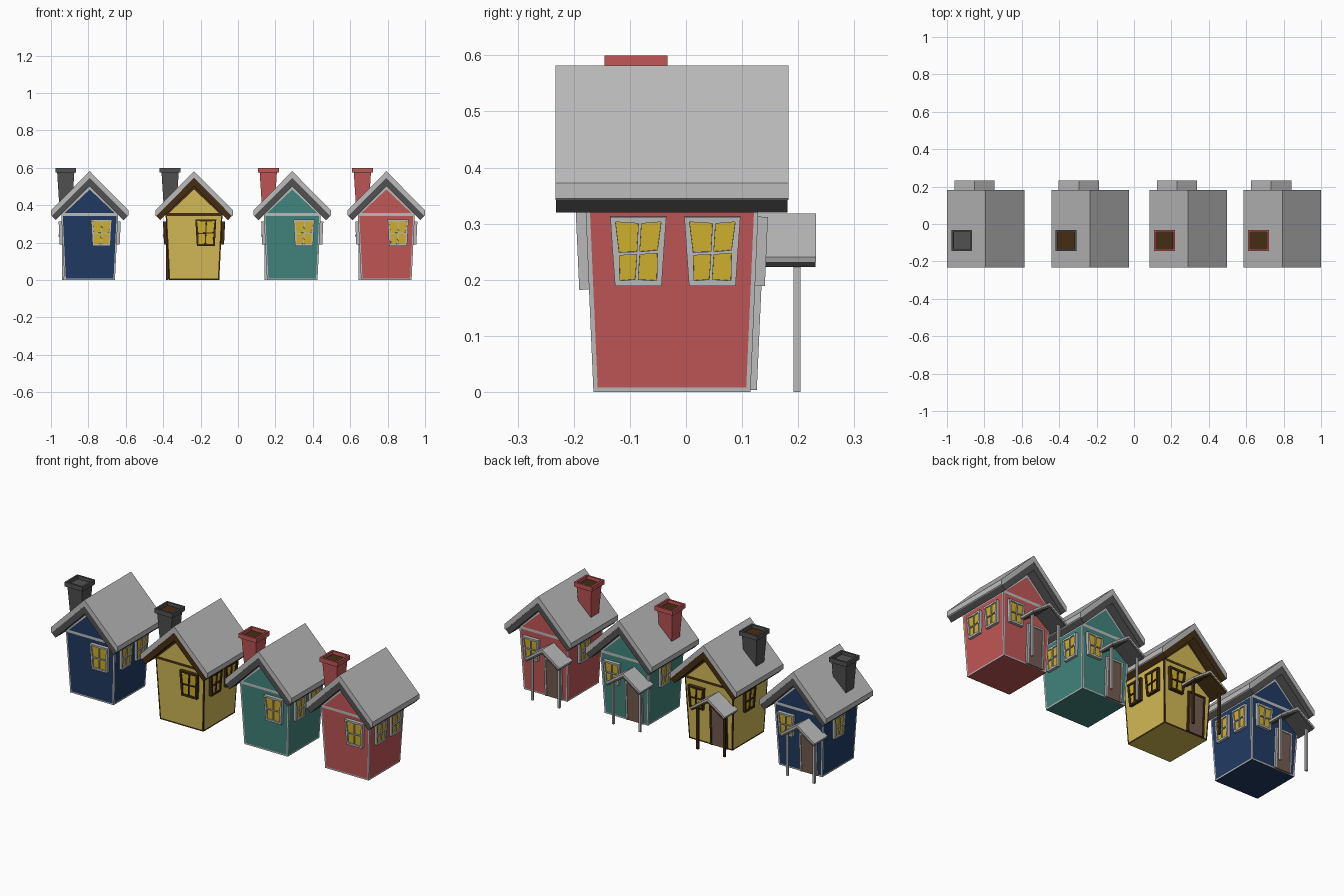
import bpy, bmesh, math
from mathutils import Matrix, Vector

if "Cube" in bpy.data.objects:
    bpy.data.objects.remove(bpy.data.objects["Cube"])


def material(name, r, g, b):
    lin = lambda c: c / 12.92 if c <= 0.04045 else ((c + 0.055) / 1.055) ** 2.4
    m = bpy.data.materials.new(name)
    m.diffuse_color = (lin(r), lin(g), lin(b), 1)
    m.use_nodes = True
    m.node_tree.nodes["Principled BSDF"].inputs["Base Color"].default_value = m.diffuse_color
    return m


LIGHT = material("light_grey", .74, .74, .74)
GREY = material("dark_grey", .32, .32, .32)
BROWN = material("dark_brown", .27, .18, .08)
DOOR = material("door_brown", .46, .36, .32)
GLASS = material("window_yellow", .82, .70, .18)
BLUE = material("blue", .13, .23, .39)
YELLOW = material("yellow", .83, .73, .34)
TEAL = material("teal", .26, .52, .49)
RED = material("red", .76, .34, .34)


def finish(name, bm, mats, matrix=Matrix()):
    bmesh.ops.recalc_face_normals(bm, faces=bm.faces)
    mesh = bpy.data.meshes.new(name)
    bm.to_mesh(mesh)
    bm.free()
    for m in mats:
        mesh.materials.append(m)
    obj = bpy.data.objects.new(name, mesh)
    obj.matrix_world = matrix
    bpy.context.collection.objects.link(obj)
    return obj


def prism(name, pts, y0, y1, mat, matrix=Matrix()):
    """Extrude an x-z profile along y."""
    bm = bmesh.new()
    f = bm.faces.new([bm.verts.new((x, y0, z)) for x, z in pts])
    r = bmesh.ops.extrude_face_region(bm, geom=[f])
    vs = [g for g in r["geom"] if isinstance(g, bmesh.types.BMVert)]
    bmesh.ops.translate(bm, verts=vs, vec=(0, y1 - y0, 0))
    if not any(f.is_valid and len(f.verts) == len(pts) and
               all(abs(v.co.y - y0) < 1e-6 for v in f.verts) for f in bm.faces):
        bm.faces.new([v for v in bm.verts if v not in vs])
    return finish(name, bm, [mat], matrix)


def chevron(cx, top_w, top_eave, top_peak, low_w, low_eave, low_peak):
    return [(cx - top_w[0], top_eave), (cx, top_peak), (cx + top_w[0], top_eave),
            (cx + low_w, low_eave), (cx, low_peak), (cx - low_w, low_eave)]


def frustum(bm, a, b, z0, z1):
    """Tapered box from half sizes a (bottom) and b (top)."""
    lo, hi = [[bm.verts.new((sx * h[0], sy * h[1], z)) for sx, sy in
               ((-1, -1), (1, -1), (1, 1), (-1, 1))] for h, z in ((a, z0), (b, z1))]
    bottom = bm.faces.new(lo[::-1])
    walls = [bm.faces.new((lo[i], lo[(i + 1) % 4], hi[(i + 1) % 4], hi[i])) for i in range(4)]
    return bottom, walls, hi


def body(name, mats, loc):
    bm = bmesh.new()
    _, walls, hi = frustum(bm, (.135, .14), (.152, .155), 0, .35)
    pk = [bm.verts.new((0, y, .503)) for y in (-.155, .155)]
    gables = [bm.faces.new((hi[0], hi[1], pk[0])), bm.faces.new((hi[2], hi[3], pk[1]))]
    bm.faces.new((hi[1], hi[2], pk[1], pk[0]))
    bm.faces.new((hi[3], hi[0], pk[0], pk[1]))
    bmesh.ops.recalc_face_normals(bm, faces=bm.faces)
    # trim border around every wall and gable
    for faces, t in ((walls, .011), (gables, .019)):
        for f in bmesh.ops.inset_individual(bm, faces=faces, thickness=t)["faces"]:
            f.material_index = 1
    finish(name, bm, mats, Matrix.Translation(loc))


def chimney(name, mat, hole, loc):
    bm = bmesh.new()
    _, _, hi = frustum(bm, (.034, .034), (.046, .046), .39, .576)
    bm.faces.new(hi)
    _, _, hi = frustum(bm, (.056, .056), (.056, .056), .575, .6)
    top = bm.faces.new(hi)
    bmesh.ops.recalc_face_normals(bm, faces=bm.faces)
    bmesh.ops.inset_individual(bm, faces=[top], thickness=.015)
    bmesh.ops.inset_individual(bm, faces=[top], thickness=.0005, depth=-.018)
    top.material_index = 1
    finish(name, bm, [mat, hole], Matrix.Translation(loc))


def window(name, u, z0, z1, w0, w1, frame, matrix):
    """Tapered slab with four slightly crooked recessed panes."""
    bm = bmesh.new()
    d, zm = .017, (z0 + z1) / 2 - .003
    half = lambda z: (w0 + (w1 - w0) * (z - z0) / (z1 - z0)) / 2
    g = []
    for z, skew in ((z0, -.003), (zm, 0), (z1, .003)):
        g.append([bm.verts.new((u + s * half(z) + (skew if s == 0 else 0), -d,
                                z + (.002 * s if z == zm else 0))) for s in (-1, 0, 1)])
    panes = [bm.faces.new((g[j][i], g[j][i + 1], g[j + 1][i + 1], g[j + 1][i]))
             for j in (0, 1) for i in (0, 1)]
    # side edges back to the wall
    rim = [e for e in bm.edges if e.is_boundary]
    r = bmesh.ops.extrude_edge_only(bm, edges=rim)
    bmesh.ops.translate(bm, vec=(0, d + .003, 0),
                        verts=[v for v in r["geom"] if isinstance(v, bmesh.types.BMVert)])
    bmesh.ops.inset_region(bm, faces=panes, thickness=.009)
    bmesh.ops.inset_individual(bm, faces=panes, thickness=.0038)
    bmesh.ops.inset_individual(bm, faces=panes, thickness=.0003, depth=-.006)
    for f in panes:
        f.material_index = 1
    finish(name, bm, [frame, GLASS], matrix)


def rect(x0, x1, z0, z1):
    return [(x0, z0), (x1, z0), (x1, z1), (x0, z1)]


def house(n, x, wall, trim, under, brick, hole):
    c = Vector((x, -.025, 0))
    here = Matrix.Translation(c)
    body(f"house_{n}_body", [wall, trim], c)
    # main roof: light cover above a darker layer
    prism(f"house_{n}_roof_top",
          [(-.207, .373), (0, .582), (.207, .373), (.207, .345), (.203, .342), (0, .546),
           (-.203, .342), (-.207, .345)], -.208, .208, LIGHT, here)
    prism(f"house_{n}_roof_under",
          chevron(0, [.203], .343, .546, .181, .32, .501), -.207, .206, under, here)
    chimney(f"house_{n}_chimney", brick, hole, c + Vector((-.128, -.064, 0)))

    # a frame lying on the leaning wall that faces the given side
    def side(deg, dist):
        rz = Matrix.Rotation(math.radians(deg), 4, 'Z')
        return here @ rz @ Matrix.Translation((0, -dist, 0)) @ Matrix.Rotation(.045, 4, 'X')

    front, right = side(0, .14), side(90, .135)
    back, left = side(180, .14), side(-90, .135)
    window(f"house_{n}_front_window", .063, .183, .325, .096, .112, trim, front)
    window(f"house_{n}_right_window_a", -.06, .19, .313, .083, .1, trim, right)
    window(f"house_{n}_right_window_b", .072, .19, .313, .083, .1, trim, right)
    window(f"house_{n}_back_window", -.075, .19, .313, .083, .1, trim, back)
    window(f"house_{n}_left_window", -.02, .19, .313, .083, .1, trim, left)

    # door with frame
    prism(f"house_{n}_door", rect(.014, .098, .004, .215), -.007, .003, DOOR, back)
    for k, r in enumerate((rect(.004, .014, .004, .225), rect(.098, .108, .004, .225),
                           rect(.014, .098, .215, .225))):
        prism(f"house_{n}_door_frame_{k}", r, -.011, .003, trim, back)

    # porch roof and posts
    prism(f"house_{n}_porch_roof_top",
          chevron(-.06, [.108], .241, .318, .105, .232, .305), .14, .257, LIGHT, here)
    prism(f"house_{n}_porch_roof_under",
          chevron(-.06, [.105], .232, .305, .098, .223, .291), .14, .256, under, here)
    for s in (-1, 1):
        px = -.06 + s * .083
        prism(f"house_{n}_porch_post_{'left' if s < 0 else 'right'}",
              rect(px - .006, px + .006, 0, .236), .217, .229, trim, here)


house(1, -.793, BLUE, LIGHT, GREY, GREY, GREY)
house(2, -.235, YELLOW, BROWN, BROWN, GREY, BROWN)
house(3, .29, TEAL, LIGHT, GREY, RED, BROWN)
house(4, .793, RED, LIGHT, GREY, RED, BROWN)
